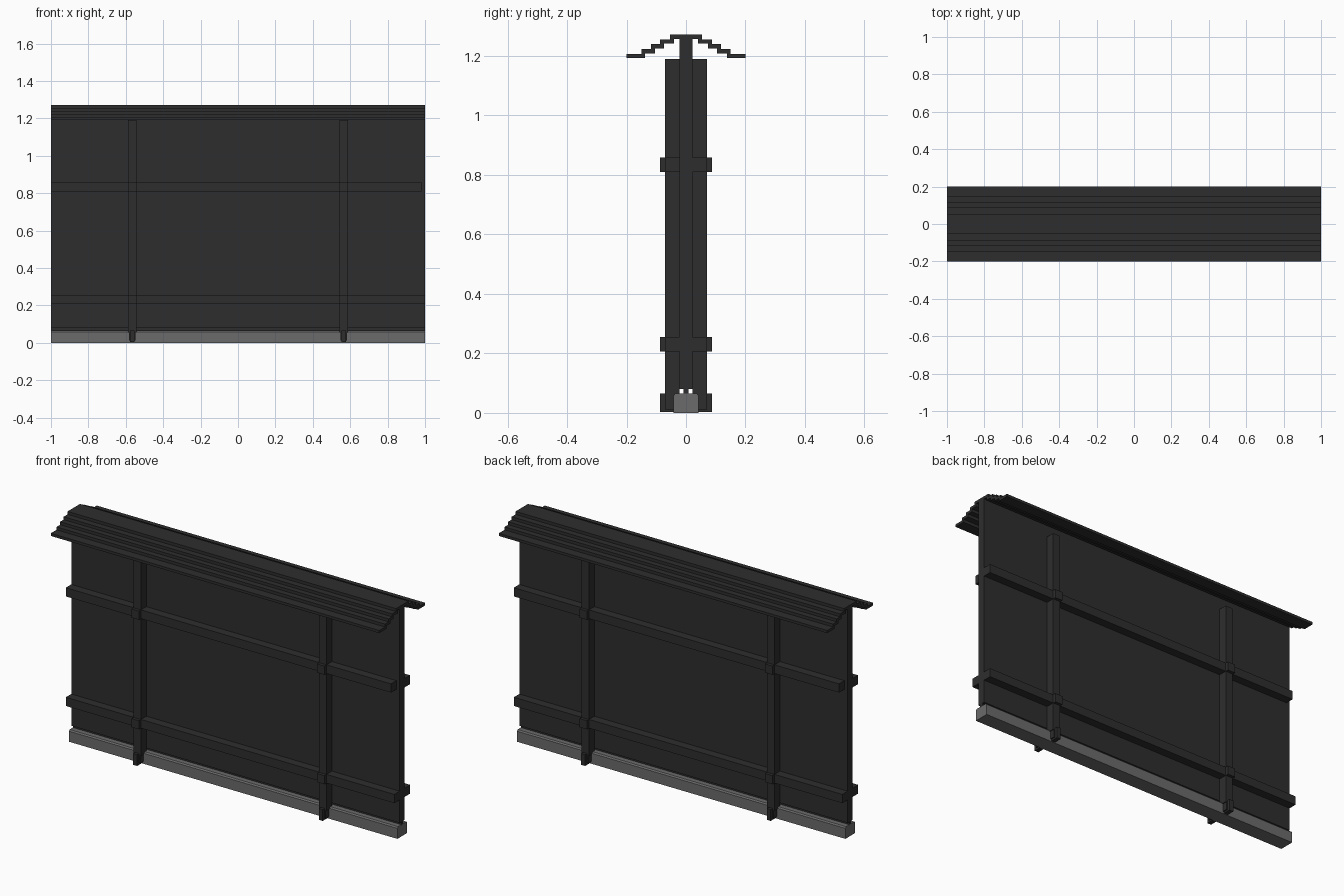
import bpy
import bmesh

cube = bpy.data.objects.get("Cube")
if cube:
    bpy.data.objects.remove(cube, do_unlink=True)


def material(name, rgb):
    m = bpy.data.materials.new(name)
    m.use_nodes = True
    m.diffuse_color = (*rgb, 1)
    m.node_tree.nodes["Principled BSDF"].inputs["Base Color"].default_value = (*rgb, 1)
    return m


DARK = material("charcoal wood", (0.027, 0.027, 0.027))
GREY = material("grey stone", (0.147, 0.147, 0.147))


def prism(name, profile, x0, x1, mat):
    """Extrude a (y, z) outline along x."""
    bm = bmesh.new()
    face = bm.faces.new([bm.verts.new((x0, y, z)) for y, z in profile])
    ext = bmesh.ops.extrude_face_region(bm, geom=[face])
    verts = [v for v in ext["geom"] if isinstance(v, bmesh.types.BMVert)]
    bmesh.ops.translate(bm, verts=verts, vec=(x1 - x0, 0, 0))
    bmesh.ops.recalc_face_normals(bm, faces=bm.faces)
    mesh = bpy.data.meshes.new(name)
    bm.to_mesh(mesh)
    bm.free()
    mesh.materials.append(mat)
    obj = bpy.data.objects.new(name, mesh)
    bpy.context.scene.collection.objects.link(obj)
    return obj


def box(name, x0, x1, y0, y1, z0, z1, mat=DARK):
    return prism(name, [(y0, z0), (y1, z0), (y1, z1), (y0, z1)], x0, x1, mat)


# Stone base with softened top edges, tongue and wall panel
half = [(0.042, 0), (0.042, 0.058), (0.036, 0.065)]
prism("base_beam", half + [(-y, z) for y, z in reversed(half)], -1, 1, GREY)
box("panel_tongue", -1, 1, -0.008, 0.008, 0.06, 0.082)
box("wall_panel", -1, 1, -0.022, 0.022, 0.08, 1.258)

# Stepped roof: one outline, top steps outward then undersides back in
outer = [0.054, 0.088, 0.118, 0.15, 0.2]
inner = [0.04, 0.074, 0.104, 0.138]
top, rise, thick = 1.272, 0.0162, 0.0145
upper, lower = [], []
for i, y in enumerate(outer):
    z = top - i * rise
    if i:
        upper.append((outer[i - 1], z))
    upper.append((y, z))
for i, y in enumerate(inner):
    z = top - thick - i * rise
    lower += [(y, z), (y, z - rise)]
lower.append((outer[-1], top - thick - 4 * rise))
right = upper + lower[::-1]
prism("stepped_roof", right + [(-y, z) for y, z in reversed(right)], -1, 1, DARK)

# Posts, clamps, feet and rails; the back is the front turned half round
RAILS = {"lower": (0.207, 0.255, 1.0), "upper": (0.81, 0.858, 0.98)}
for side, s in (("front", 1), ("back", -1)):
    def part(name, x0, x1, d0, d1, z0, z1):
        xs, ys = sorted((s * x0, s * x1)), sorted((-s * d0, -s * d1))
        return box(f"{side}_{name}", *xs, *ys, z0, z1)

    for rail, (z0, z1, end) in RAILS.items():
        part(f"{rail}_rail", -1, end, 0.022, 0.069, z0, z1)
    for label, x in (("a", -0.565), ("b", 0.565)):
        part(f"post_{label}", x - 0.0225, x + 0.0225, 0.022, 0.07, 0.055, 1.19)
        part(f"post_foot_{label}", x - 0.018, x + 0.018, 0.04, 0.07, 0.012, 0.056)
        part(f"foot_peg_{label}", x - 0.012, x + 0.012, 0.04, 0.087, 0.003, 0.065)
        for rail, (z0, z1, end) in RAILS.items():
            part(f"{rail}_clamp_{label}", x - 0.0225, x + 0.0225, 0.068, 0.087, z0, z1)
